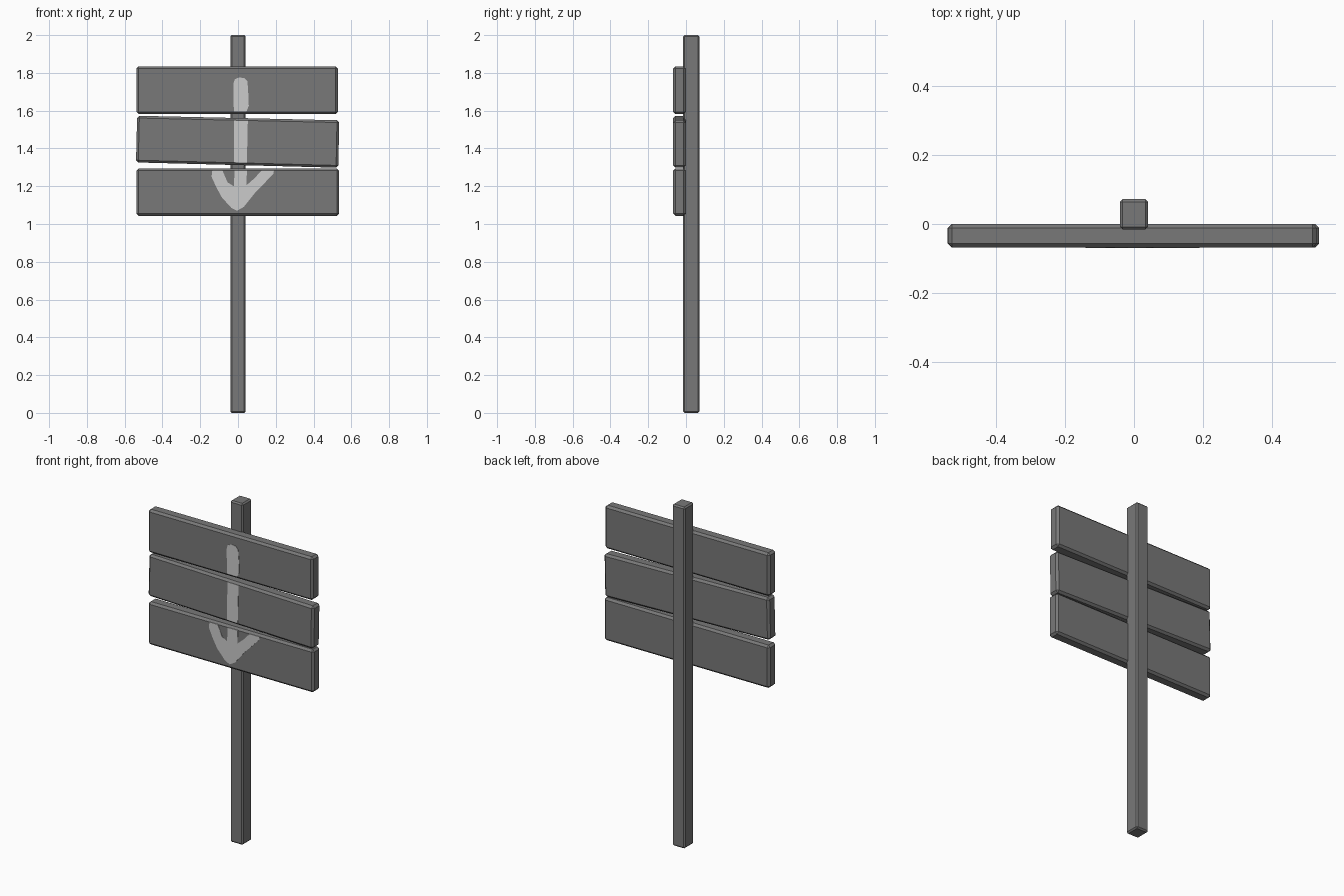
import bpy, bmesh

if "Cube" in bpy.data.objects:
    bpy.data.objects.remove(bpy.data.objects["Cube"])


def material(name, value):
    m = bpy.data.materials.new(name)
    m.diffuse_color = (value, value, value, 1)
    m.use_nodes = True
    m.node_tree.nodes["Principled BSDF"].inputs["Base Color"].default_value = m.diffuse_color
    return m


WOOD = material("grey_wood", 0.19)
PAINT = material("pale_paint", 0.60)


def slab(name, outline, y0, y1, mat, chamfer=0.0):
    """Extrude an x-z outline from y0 (front) to y1 (back), optionally chamfered."""
    bm = bmesh.new()
    face = bm.faces.new([bm.verts.new((x, y0, z)) for x, z in outline])
    ext = bmesh.ops.extrude_face_region(bm, geom=[face])
    moved = [g for g in ext["geom"] if isinstance(g, bmesh.types.BMVert)]
    bmesh.ops.translate(bm, verts=moved, vec=(0, y1 - y0, 0))
    if not any(f.is_valid and all(abs(v.co.y - y0) < 1e-6 for v in f.verts) for f in bm.faces):
        bm.faces.new([v for v in bm.verts if abs(v.co.y - y0) < 1e-6])
    if chamfer:
        bmesh.ops.bevel(bm, geom=bm.edges[:], offset=chamfer, segments=1,
                        affect='EDGES', profile=0.5)
    bmesh.ops.recalc_face_normals(bm, faces=bm.faces[:])
    me = bpy.data.meshes.new(name)
    bm.to_mesh(me)
    bm.free()
    me.materials.append(mat)
    ob = bpy.data.objects.new(name, me)
    bpy.context.collection.objects.link(ob)
    return ob


# Upright post
slab("post", [(-0.041, 0), (0.041, 0), (0.041, 2), (-0.041, 2)],
     -0.016, 0.072, WOOD, 0.008)

# Three boards, the middle one slightly tilted
boards = {
    "top_board": [(-0.538, 1.582), (0.529, 1.582), (0.529, 1.835), (-0.538, 1.835)],
    "middle_board": [(-0.54, 1.326), (0.531, 1.298), (0.536, 1.549), (-0.534, 1.573)],
    "bottom_board": [(-0.538, 1.043), (0.535, 1.043), (0.535, 1.294), (-0.538, 1.294)],
}
for name, outline in boards.items():
    slab(name, outline, -0.068, 0.0, WOOD, 0.012)

# Painted arrow, one thin plate per board
strokes = {
    "arrow_shaft_top": [(-0.022, 1.596), (0.045, 1.596), (0.057, 1.625), (0.056, 1.67),
                        (0.050, 1.755), (0.035, 1.772), (0.005, 1.776), (-0.018, 1.765),
                        (-0.025, 1.74)],
    "arrow_shaft_middle": [(-0.022, 1.325), (0.047, 1.323), (0.052, 1.547), (-0.020, 1.549)],
    "arrow_head": [(-0.005, 1.07), (0.03, 1.09), (0.09, 1.165), (0.187, 1.265),
                   (0.19, 1.283), (0.125, 1.283), (0.085, 1.24), (0.045, 1.205),
                   (0.047, 1.283), (-0.018, 1.283), (-0.022, 1.20), (-0.055, 1.22),
                   (-0.082, 1.283), (-0.136, 1.283), (-0.14, 1.25), (-0.115, 1.195),
                   (-0.085, 1.14), (-0.035, 1.085)],
}
for name, outline in strokes.items():
    slab(name, outline, -0.070, -0.066, PAINT)
